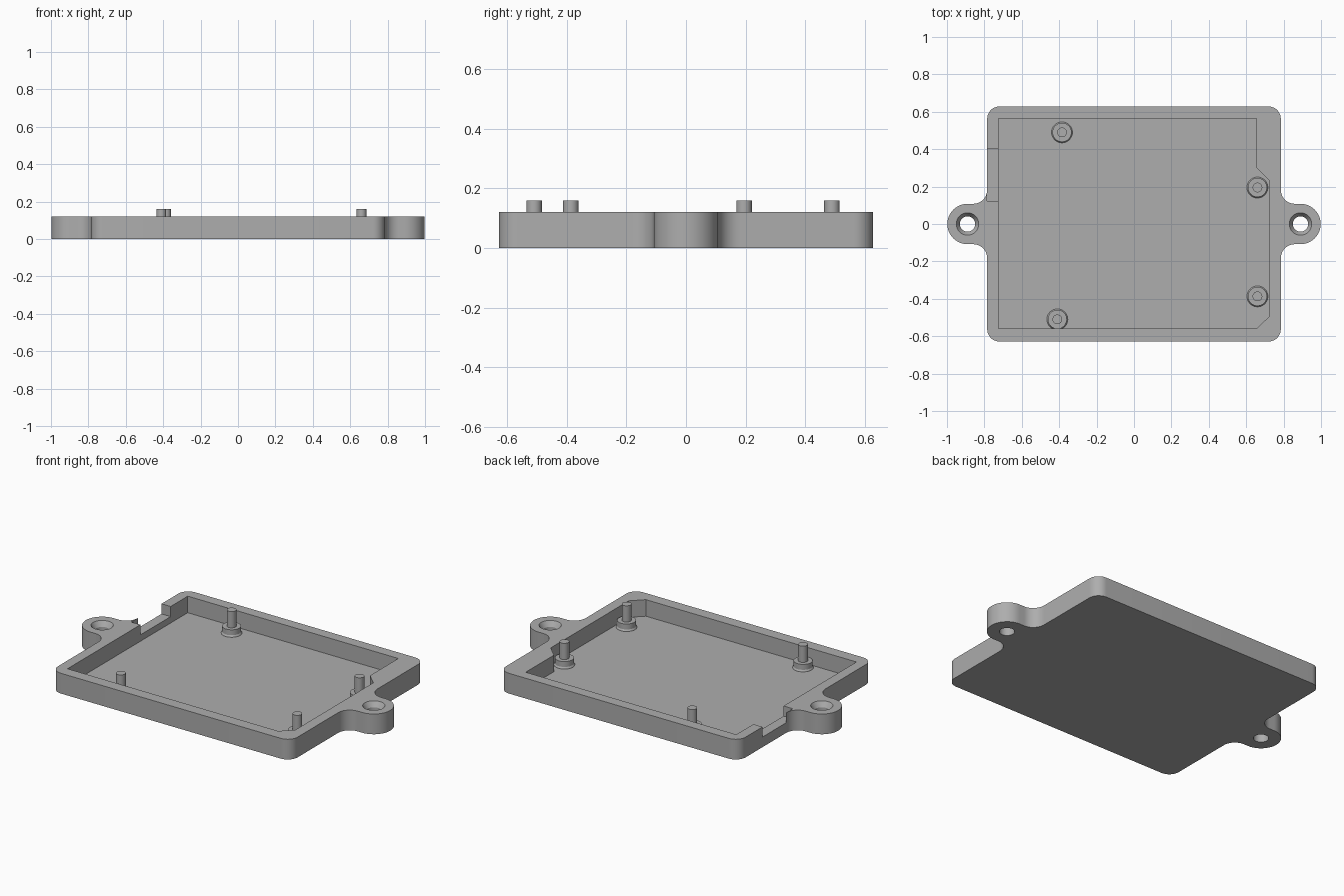
import bpy, bmesh, math

if "Cube" in bpy.data.objects:
    bpy.data.objects.remove(bpy.data.objects["Cube"])

HEIGHT, FLOOR, NOTCH_Z = 0.12, 0.022, 0.06
EAR_X, EAR_R, FILLET = 0.89, 0.108, 0.075
HALF_X, HALF_Y, CORNER = 0.785, 0.628, 0.065

grey = bpy.data.materials.new("matte grey")
grey.diffuse_color = (0.42, 0.42, 0.42, 1)
grey.use_nodes = True
grey.node_tree.nodes["Principled BSDF"].inputs["Base Color"].default_value = grey.diffuse_color


def arc(cx, cy, r, a0, a1, n=10):
    return [(cx + r * math.cos(math.radians(a0 + (a1 - a0) * i / n)),
             cy + r * math.sin(math.radians(a0 + (a1 - a0) * i / n))) for i in range(n + 1)]


def finish(name, bm):
    bmesh.ops.recalc_face_normals(bm, faces=bm.faces)
    mesh = bpy.data.meshes.new(name)
    bm.to_mesh(mesh)
    bm.free()
    mesh.materials.append(grey)
    obj = bpy.data.objects.new(name, mesh)
    bpy.context.collection.objects.link(obj)
    return obj


def prism(name, outline, z0, z1):
    bm = bmesh.new()
    face = bm.faces.new([bm.verts.new((x, y, z0)) for x, y in outline])
    top = bmesh.ops.extrude_face_region(bm, geom=[face])["geom"]
    bmesh.ops.translate(bm, vec=(0, 0, z1 - z0),
                        verts=[v for v in top if isinstance(v, bmesh.types.BMVert)])
    return finish(name, bm)


def lathe(name, profile, x, y, n=32):
    """Closed solid of revolution from (radius, z) points, bottom to top."""
    bm = bmesh.new()
    rings = [[bm.verts.new((x + r * math.cos(math.tau * i / n), y + r * math.sin(math.tau * i / n), z))
              for i in range(n)] for r, z in profile]
    for a, b in zip(rings, rings[1:]):
        for i in range(n):
            j = (i + 1) % n
            bm.faces.new((a[i], a[j], b[j], b[i]))
    bm.faces.new(rings[0][::-1])
    bm.faces.new(rings[-1])
    return finish(name, bm)


def smooth(obj):
    bpy.ops.object.select_all(action='DESELECT')
    obj.select_set(True)
    bpy.context.view_layer.objects.active = obj
    bpy.ops.object.shade_smooth_by_angle(angle=math.radians(30))


# Tray outline: top right quarter, then mirrored round
quarter = (arc(EAR_X, 0, EAR_R, 0, 90, 14)
           + arc(HALF_X + FILLET, EAR_R + FILLET, FILLET, 270, 180)
           + arc(HALF_X - CORNER, HALF_Y - CORNER, CORNER, 0, 90))
half = quarter + [(-x, y) for x, y in reversed(quarter)]
outline = half + [(x, -y) for x, y in reversed(half[1:-1])]
tray = prism("tray", outline, 0, HEIGHT)

# Pocket with clipped corners, cable notch and countersunk screw holes
pocket = [(-0.725, -0.56), (0.655, -0.56), (0.722, -0.495), (0.722, 0.235),
          (0.655, 0.30), (0.655, 0.565), (-0.725, 0.565)]
notch = [(-HALF_X, 0.122), (-0.70, 0.122), (-0.70, 0.405), (-HALF_X, 0.405)]
cutters = [prism("pocket_cutter", pocket, FLOOR, 0.3),
           prism("notch_cutter", notch, NOTCH_Z, 0.3)]
for side in (-1, 1):
    cutters.append(lathe("screw_hole_cutter",
                         [(0.041, -0.1), (0.041, 0.09), (0.06, HEIGHT), (0.06, 0.2)], side * EAR_X, 0))
for cutter in cutters:
    cutter.hide_render = True
    mod = tray.modifiers.new("cut", 'BOOLEAN')
    mod.operation, mod.solver, mod.object = 'DIFFERENCE', 'EXACT', cutter
    bpy.context.view_layer.objects.active = tray
    bpy.ops.object.modifier_apply(modifier=mod.name)
    bpy.data.objects.remove(cutter)
smooth(tray)

# Standoffs: flared foot, collar and locating pin
for x, y in [(-0.385, 0.49), (-0.41, -0.51), (0.66, 0.195), (0.66, -0.387)]:
    smooth(lathe("standoff", [(0.056, FLOOR - 0.005), (0.056, FLOOR + 0.002), (0.051, FLOOR + 0.01),
                              (0.051, 0.064), (0.026, 0.064), (0.026, 0.16)], x, y))
